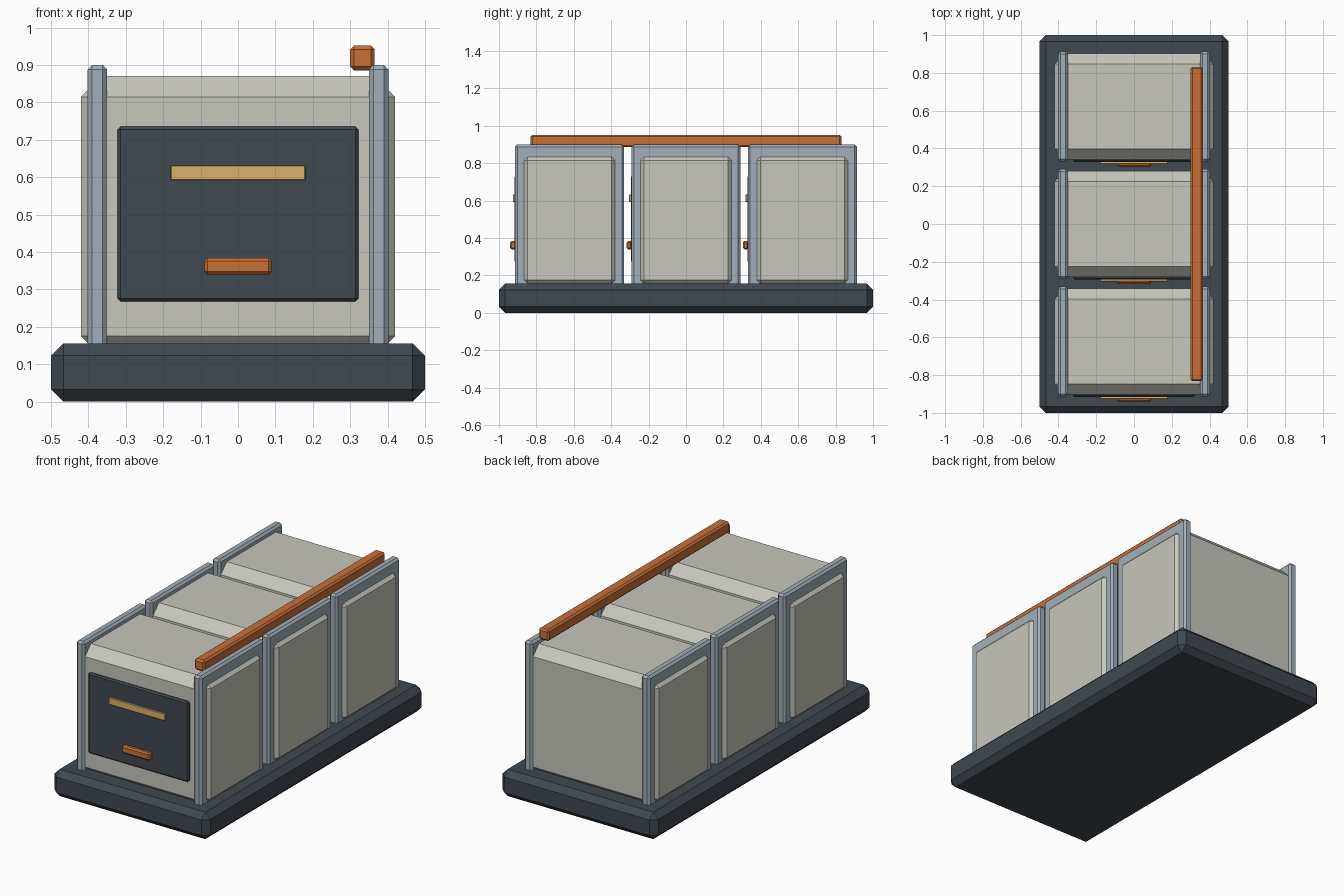
import bpy

if "Cube" in bpy.data.objects:
    bpy.data.objects.remove(bpy.data.objects["Cube"])


def material(name, rgb):
    m = bpy.data.materials.new(name)
    m.diffuse_color = (*rgb, 1)
    m.use_nodes = True
    m.node_tree.nodes["Principled BSDF"].inputs["Base Color"].default_value = m.diffuse_color
    return m


DARK = material("dark_slate", (0.05, 0.065, 0.08))
SHELL = material("warm_grey", (0.57, 0.57, 0.51))
STEEL = material("blue_steel", (0.36, 0.43, 0.48))
ORANGE = material("orange", (0.58, 0.16, 0.04))
AMBER = material("amber", (0.70, 0.45, 0.15))


def box(name, x, y, z, mat, bevel=0.0):
    """Chamfered box given its (min, max) range on every axis."""
    bpy.ops.mesh.primitive_cube_add(
        size=1, location=[(a + b) / 2 for a, b in (x, y, z)])
    ob = bpy.context.object
    ob.name = name
    ob.scale = [b - a for a, b in (x, y, z)]
    bpy.ops.object.transform_apply(location=False, rotation=False, scale=True)
    ob.data.materials.append(mat)
    if bevel:
        mod = ob.modifiers.new("chamfer", 'BEVEL')
        mod.width = bevel
        mod.segments = 1
    return ob


# Plinth
box("base", (-0.5, 0.5), (-1, 1), (0, 0.156), DARK, 0.033)

# Three identical modules in a row
for i, c in enumerate((-0.622, 0, 0.622), 1):
    box(f"body_{i}", (-0.42, 0.42), (c - 0.28, c + 0.28), (0.12, 0.87), SHELL, 0.055)
    # Side frames, with the body bulging through them
    for side, x in (("left", (-0.402, -0.35)), ("right", (0.35, 0.402))):
        box(f"{side}_frame_{i}", x, (c - 0.291, c + 0.291), (0.13, 0.9), STEEL, 0.012)
    # Front door with label strip and handle
    box(f"door_{i}", (-0.322, 0.322), (c - 0.294, c - 0.26), (0.268, 0.735), DARK, 0.008)
    box(f"label_strip_{i}", (-0.18, 0.18), (c - 0.304, c - 0.285), (0.592, 0.632), AMBER, 0.002)
    box(f"handle_{i}", (-0.09, 0.09), (c - 0.318, c - 0.288), (0.34, 0.384), ORANGE, 0.008)

# Long rail on top
box("top_rail", (0.3, 0.365), (-0.832, 0.832), (0.886, 0.952), ORANGE, 0.01)
